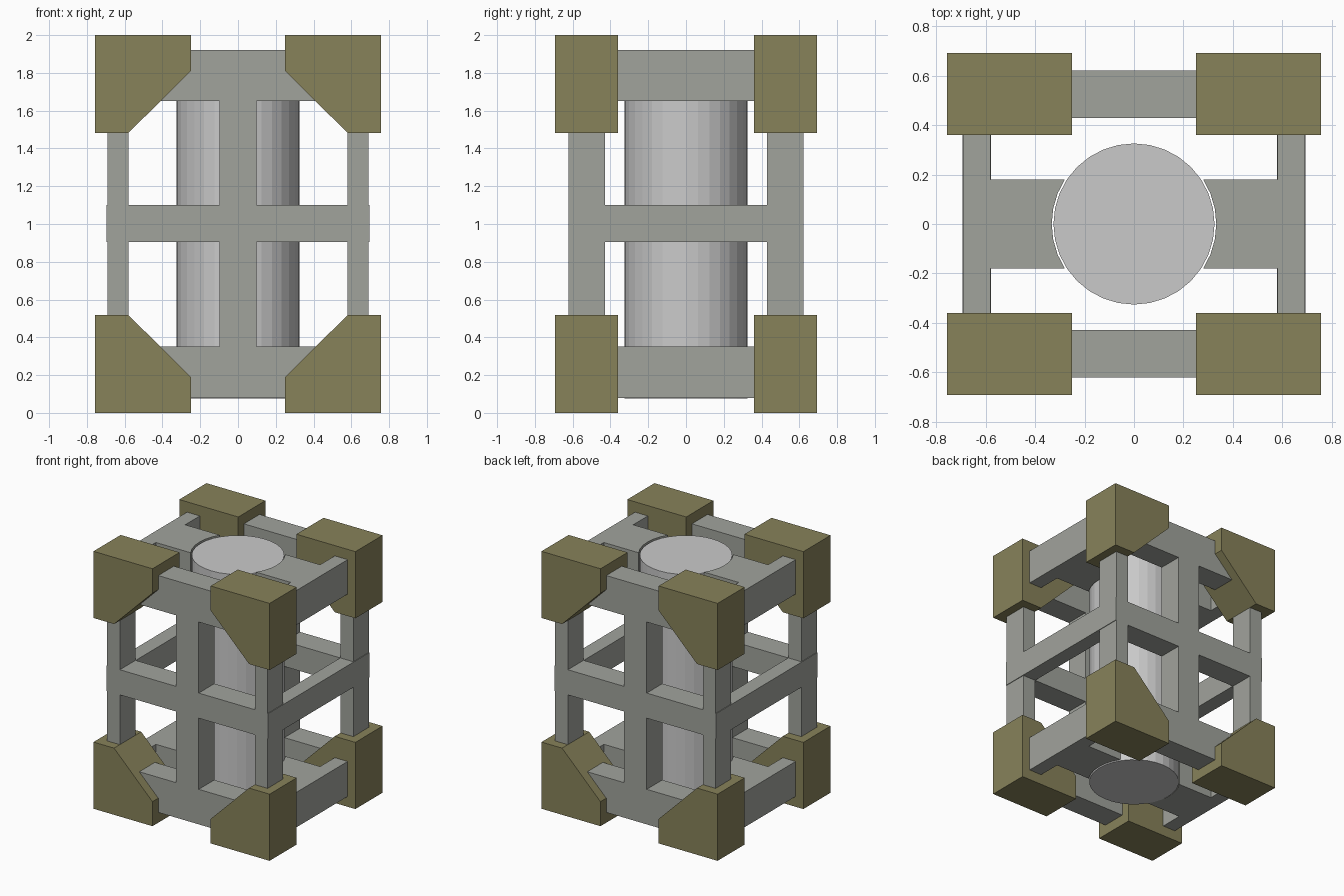
import bpy, bmesh, math
from mathutils import Vector

if "Cube" in bpy.data.objects:
    bpy.data.objects.remove(bpy.data.objects["Cube"])


def material(name, rgb):
    m = bpy.data.materials.new(name)
    m.diffuse_color = (*rgb, 1)
    m.use_nodes = True
    m.node_tree.nodes["Principled BSDF"].inputs["Base Color"].default_value = m.diffuse_color
    return m


OLIVE = material("olive", (0.243, 0.223, 0.102))
GREY = material("frame_grey", (0.355, 0.367, 0.335))
LIGHT = material("light_grey", (0.59, 0.59, 0.59))


def finish(bm, name, mat):
    bmesh.ops.recalc_face_normals(bm, faces=bm.faces)
    me = bpy.data.meshes.new(name)
    bm.to_mesh(me)
    bm.free()
    me.materials.append(mat)
    ob = bpy.data.objects.new(name, me)
    bpy.context.collection.objects.link(ob)
    return ob


def prism(name, pts, depth, mat):
    """Extrude a closed outline along a vector."""
    bm = bmesh.new()
    f = bm.faces.new([bm.verts.new(p) for p in pts])
    r = bmesh.ops.extrude_face_region(bm, geom=[f])
    vs = [v for v in r["geom"] if isinstance(v, bmesh.types.BMVert)]
    bmesh.ops.translate(bm, verts=vs, vec=Vector(depth))
    return finish(bm, name, mat)


def box(name, x0, x1, y0, y1, z0, z1, mat=GREY):
    pts = [(x0, y0, z0), (x1, y0, z0), (x1, y1, z0), (x0, y1, z0)]
    return prism(name, pts, (0, 0, z1 - z0), mat)


# Chamfered corner blocks
profile = [(0.757, 0), (0.25, 0), (0.25, 0.19), (0.58, 0.518), (0.757, 0.518)]
for sx in (-1, 1):
    for sy in (-1, 1):
        for top in (0, 1):
            pts = [(sx * x, sy * 0.36, 2 - z if top else z) for x, z in profile]
            prism("corner_block", pts, (0, sy * 0.333, 0), OLIVE)

# Front and back frame: corner posts, centre post, middle rail
for s in (-1, 1):
    y0, y1 = sorted((s * 0.43, s * 0.622))
    for sx in (-1, 1):
        x0, x1 = sorted((sx * 0.58, sx * 0.69))
        box("corner_post", x0, x1, y0, y1, 0.3, 1.7)
    box("centre_post", -0.098, 0.098, y0, y1, 0.3, 1.7)
    box("middle_rail", -0.6, 0.6, y0, y1, 0.905, 1.10)
    # Side middle rail
    x0, x1 = sorted((s * 0.578, s * 0.695))
    box("side_middle_rail", x0, x1, -0.622, 0.622, 0.905, 1.10)

# Top and bottom rails, with saddle plates that hug the drum
for z0, z1 in ((0.08, 0.352), (1.652, 1.92)):
    for s in (-1, 1):
        y0, y1 = sorted((s * 0.43, s * 0.622))
        box("end_rail", -0.6, 0.6, y0, y1, z0, z1)
        x0, x1 = sorted((s * 0.58, s * 0.69))
        box("side_rail", x0, x1, -0.45, 0.45, z0, z1)
        a = math.asin(0.18 / 0.333)
        arc = [(s * 0.333 * math.cos(t), 0.333 * math.sin(t), z0)
               for t in (a - 2 * a * i / 6 for i in range(7))]
        pts = [(s * 0.58, 0.18, z0)] + arc + [(s * 0.58, -0.18, z0)]
        prism("saddle_plate", pts, (0, 0, z1 - z0), GREY)

# Central drum
bm = bmesh.new()
bmesh.ops.create_cone(bm, cap_ends=True, segments=32, radius1=0.326,
                      radius2=0.326, depth=1.835)
bmesh.ops.translate(bm, verts=bm.verts, vec=(0, 0, 0.9925))
finish(bm, "drum", LIGHT)
